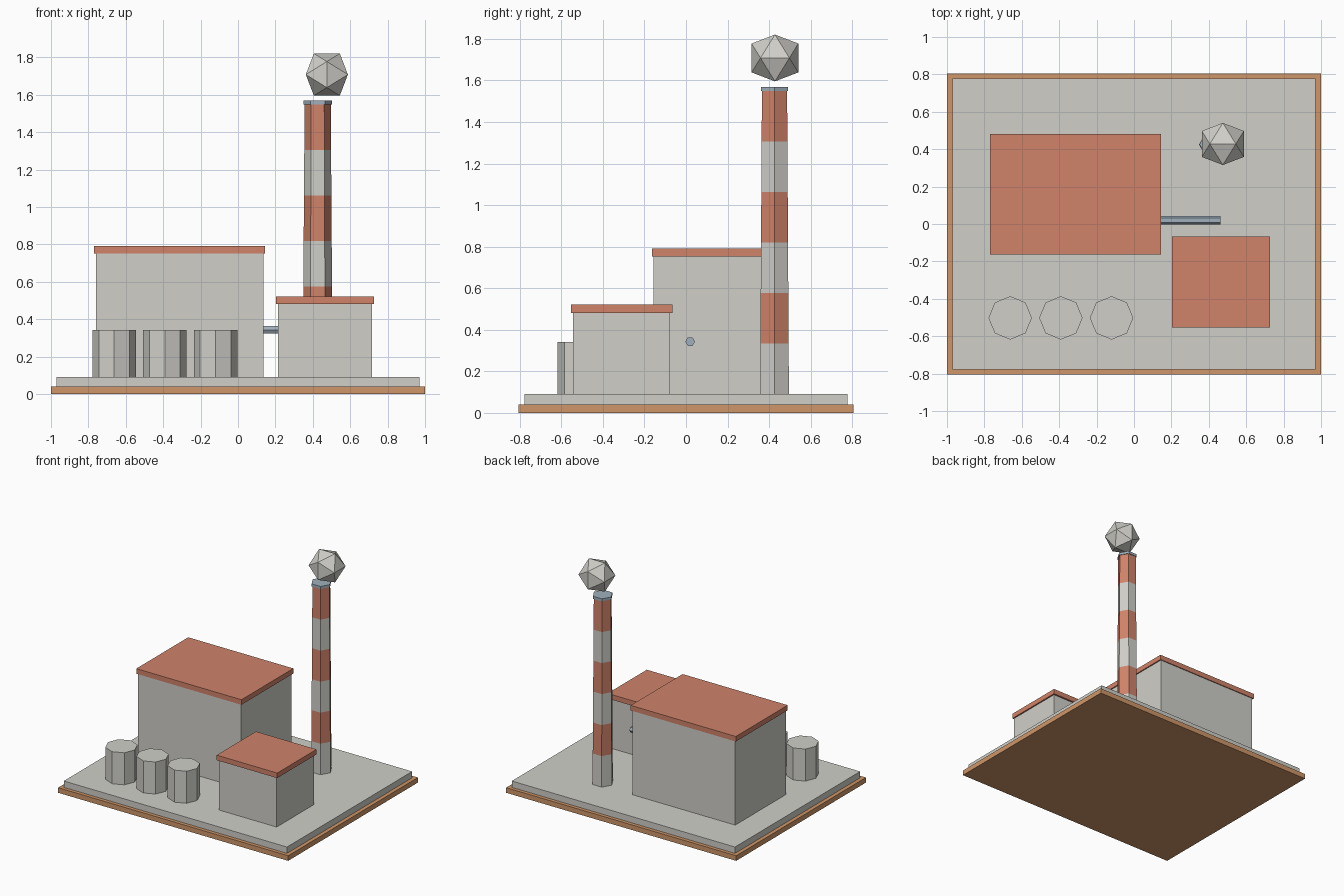
import bpy, bmesh, math
from mathutils import Matrix

if "Cube" in bpy.data.objects:
    bpy.data.objects.remove(bpy.data.objects["Cube"])


def material(name, r, g, b):
    def lin(c):
        c /= 255
        return c / 12.92 if c <= 0.04045 else ((c + 0.055) / 1.055) ** 2.4
    m = bpy.data.materials.new(name)
    m.diffuse_color = (lin(r), lin(g), lin(b), 1)
    m.use_nodes = True
    m.node_tree.nodes["Principled BSDF"].inputs["Base Color"].default_value = m.diffuse_color
    return m


CONCRETE = material("concrete_grey", 208, 207, 201)
RED = material("brick_red", 208, 131, 106)
TAN = material("tan_edge", 207, 150, 105)
STEEL = material("steel_blue_grey", 160, 175, 188)


def finish(name, bm, *mats):
    bmesh.ops.recalc_face_normals(bm, faces=bm.faces)
    me = bpy.data.meshes.new(name)
    bm.to_mesh(me)
    bm.free()
    for m in mats:
        me.materials.append(m)
    ob = bpy.data.objects.new(name, me)
    bpy.context.collection.objects.link(ob)
    return ob


def box(name, x, y, z, mat):
    """Box from (min, max) ranges."""
    bm = bmesh.new()
    mid = [(a + b) / 2 for a, b in (x, y, z)]
    size = [b - a for a, b in (x, y, z)]
    bmesh.ops.create_cube(
        bm, size=1, matrix=Matrix.Translation(mid) @ Matrix.Diagonal((*size, 1)))
    return finish(name, bm, mat)


def prism(name, loc, sides, rings, mats, axis="Z"):
    """Faceted column with a corner on local x; rings are (radius, height).
    Bands between rings alternate through the materials."""
    bm = bmesh.new()
    loops = [[bm.verts.new((r * math.cos(math.tau * i / sides),
                            r * math.sin(math.tau * i / sides), h))
              for i in range(sides)] for r, h in rings]
    for k in range(len(loops) - 1):
        lo, hi = loops[k], loops[k + 1]
        for i in range(sides):
            j = (i + 1) % sides
            f = bm.faces.new((lo[i], lo[j], hi[j], hi[i]))
            f.material_index = k % len(mats)
    bm.faces.new(loops[0][::-1])
    top = bm.faces.new(loops[-1])
    top.material_index = (len(rings) - 2) % len(mats)
    if axis == "X":  # local z -> world x, local x -> world y
        bm.transform(Matrix(((0, 0, 1, 0), (1, 0, 0, 0), (0, 1, 0, 0), (0, 0, 0, 1))))
    bm.transform(Matrix.Translation(loc))
    return finish(name, bm, *mats)


# Ground plates
box("base_plate", (-1, 1), (-0.805, 0.805), (0, 0.04), TAN)
box("concrete_slab", (-0.97, 0.97), (-0.777, 0.777), (0.04, 0.09), CONCRETE)

# Buildings with overhanging flat roofs
box("main_hall", (-0.76, 0.135), (-0.156, 0.474), (0.09, 0.755), CONCRETE)
box("main_hall_roof", (-0.77, 0.144), (-0.163, 0.481), (0.752, 0.792), RED)
box("side_building", (0.214, 0.717), (-0.544, -0.08), (0.09, 0.485), CONCRETE)
box("side_building_roof", (0.202, 0.728), (-0.553, -0.066), (0.481, 0.521), RED)

# Row of storage tanks
for n in range(3):
    prism(f"storage_tank_{n + 1}", (-0.662 + 0.271 * n, -0.502, 0), 8,
          [(0.116, 0.09), (0.116, 0.342)], [CONCRETE])

# Banded chimney with its cap
BANDS = 6
prism("chimney", (0.426, 0.426, 0), 6,
      [(0.08 - 0.01 * i / BANDS, 0.09 + 1.458 * i / BANDS) for i in range(BANDS + 1)],
      [CONCRETE, RED])
prism("chimney_cap", (0.426, 0.426, 0), 6, [(0.076, 1.548), (0.076, 1.568)], [STEEL])

# Pipe leaving the main hall
prism("connecting_pipe", (0, 0.02, 0.343), 6, [(0.023, 0.12), (0.023, 0.462)],
      [STEEL], axis="X")

# Smoke puff: twenty-sided solid with level top and bottom edges
bm = bmesh.new()
a, b = 0.0695, 0.1125
for s in (-a, a):
    for t in (-b, b):
        for co in ((s, 0, t), (0, t, s), (t, s, 0)):
            bm.verts.new(co)
bmesh.ops.convex_hull(bm, input=bm.verts)
bm.transform(Matrix.Translation((0.475, 0.428, 1.708)))
finish("smoke_puff", bm, CONCRETE)
